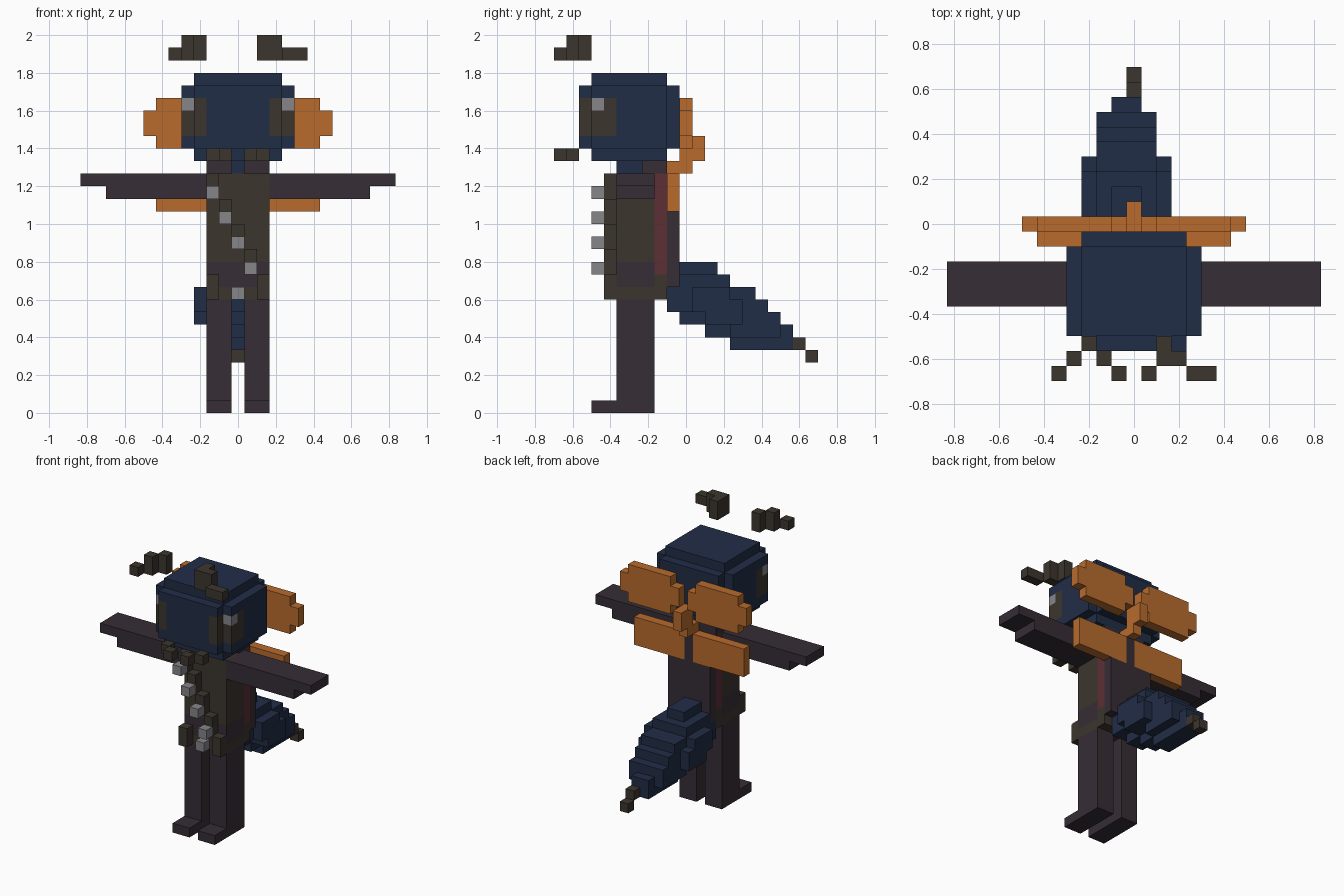
import bpy
import bmesh
from mathutils import Vector

start_cube = bpy.data.objects.get("Cube")
if start_cube:
    bpy.data.objects.remove(start_cube, do_unlink=True)

UNIT = 1 / 15          # edge length of one block
occupied = {}          # block position -> part name, so parts never overlap
part_material = {}


def linear(channel):
    c = channel / 255
    return c / 12.92 if c < 0.04 else ((c + 0.055) / 1.055) ** 2.4


def material(name, *rgb):
    colour = [linear(c) for c in rgb] + [1]
    mat = bpy.data.materials.new(name)
    mat.use_nodes = True
    mat.diffuse_color = colour
    shader = mat.node_tree.nodes["Principled BSDF"]
    shader.inputs["Base Color"].default_value = colour
    shader.inputs["Roughness"].default_value = 0.9
    return mat


navy = material("navy_blue", 33, 45, 70)
brown = material("dark_brown", 60, 53, 45)
plum = material("dark_plum", 54, 45, 53)
orange = material("orange", 184, 107, 45)
red = material("dark_red", 92, 46, 53)
grey = material("light_grey", 134, 134, 138)


def span(value):
    """Inclusive range of blocks from a single index or a (low, high) pair."""
    low, high = value if isinstance(value, tuple) else (value, value)
    return range(low, high + 1)


def block(name, mat, x, y, z):
    """Fill a box of blocks; later parts replace earlier ones."""
    part_material[name] = mat
    for i in span(x):
        for j in span(y):
            for k in span(z):
                occupied[i, j, k] = name


def mirrored(name, mat, x, y, z):
    """Fill a box on the left side and its mirror on the right side."""
    low, high = x if isinstance(x, tuple) else (x, x)
    block("left_" + name, mat, x, y, z)
    block("right_" + name, mat, (-high, -low), y, z)


def build_part(name):
    """Skin the outside of a part's blocks and merge the flat faces."""
    cells = {cell for cell, owner in occupied.items() if owner == name}
    bm = bmesh.new()
    for cell in cells:
        centre = Vector(cell) + Vector((0, 0, 0.5))
        for axis in range(3):
            for sign in (-1, 1):
                neighbour = list(cell)
                neighbour[axis] += sign
                if tuple(neighbour) in occupied:
                    continue
                normal, u, v = Vector(), Vector(), Vector()
                normal[axis] = sign / 2
                u[(axis + 1) % 3] = 0.5
                v[(axis + 2) % 3] = sign / 2
                corners = (-u - v, u - v, u + v, v - u)
                bm.faces.new([bm.verts.new((centre + normal + c) * UNIT)
                              for c in corners])
    bmesh.ops.remove_doubles(bm, verts=bm.verts, dist=UNIT / 100)
    bmesh.ops.dissolve_limit(bm, angle_limit=0.01,
                             verts=bm.verts, edges=bm.edges)
    mesh = bpy.data.meshes.new(name)
    bm.to_mesh(mesh)
    bm.free()
    mesh.materials.append(part_material[name])
    bpy.context.collection.objects.link(bpy.data.objects.new(name, mesh))


# Legs and feet
mirrored("leg", plum, (1, 2), (-5, -3), (0, 8))
mirrored("foot", plum, (1, 2), (-7, -6), 0)

# Torso, waist band and the layers on the back
block("torso", brown, (-2, 2), (-5, -3), (9, 18))
block("torso", brown, (-2, 2), -2, (9, 10))
block("waist_band", plum, (-2, 2), (-5, -3), (10, 11))
block("back_lining", red, (-2, 2), -2, (11, 18))
block("back_shell", plum, (-2, 2), -1, (10, 18))

# Diagonal sash with studs, hip tabs and buckle
for step in range(5):
    top = 18 - 2 * step
    block("sash", brown, step - 2, -6, (top - 1, top))
    if step < 4:
        block("sash_studs", grey, step - 2, -7, top - 1)
block("right_hip_tab", brown, -2, -6, (9, 10))
block("buckle", grey, 0, -6, 9)

# Arms
mirrored("arm", plum, (3, 12), (-5, -3), 18)
mirrored("arm", plum, (3, 10), (-5, -3), 17)

# Neck
block("throat", navy, 0, (-5, -4), 19)
block("neck", plum, (-2, 2), (-3, -2), 19)

# Head
block("head", navy, (-4, 4), (-7, -2), (21, 25))
block("head", navy, (-3, 3), (-8, -1), (21, 25))
block("head", navy, (-3, 3), (-7, -2), (20, 26))

# Eyes, eye glints and mandibles
mirrored("eye", brown, 4, (-7, -6), (22, 24))
mirrored("eye", brown, 3, -8, (22, 24))
mirrored("eye_glint", grey, 4, -7, 24)
mirrored("mandible", brown, 2, -9, 20)
mirrored("mandible", brown, 1, -10, 20)

# Floating antennae
block("right_antenna", brown, -3, -8, (28, 29))
block("right_antenna", brown, -4, -9, (28, 29))
block("right_antenna", brown, -5, -10, 28)
block("left_antenna", brown, 2, (-9, -8), (28, 29))
block("left_antenna", brown, 3, -9, (28, 29))
block("left_antenna", brown, (4, 5), -10, 28)

# Wings and the hub joining them
mirrored("upper_wing", orange, (2, 6), 0, (21, 24))
mirrored("upper_wing", orange, (1, 7), 0, (22, 23))
mirrored("lower_wing", orange, (1, 6), -1, (16, 18))
block("wing_hub", orange, 0, (-1, 0), 19)
block("wing_hub", orange, 0, (0, 1), (20, 21))

# Tail: one slice per step back, each with a core, a middle and wide sides
tail_slices = [(8, 9), (7, 11), (7, 11), (6, 11), (6, 10),
               (5, 9), (5, 9), (5, 8), (5, 7), (5, 6)]
for y, (low, high) in enumerate(tail_slices, start=-1):
    block("tail", navy, (-1, 0), y, (low, high))
    if y < 8:
        block("tail", navy, (-2, 1), y, (low + (y > -1), min(high, 10)))
    if 1 <= y <= 4:
        block("tail", navy, (-3, 2), y, (max(low + 1, 7), min(high - 1, 9)))
block("tail_tip", brown, 0, 9, 5)
block("tail_tip", brown, 0, 10, 4)

for part in part_material:
    build_part(part)
